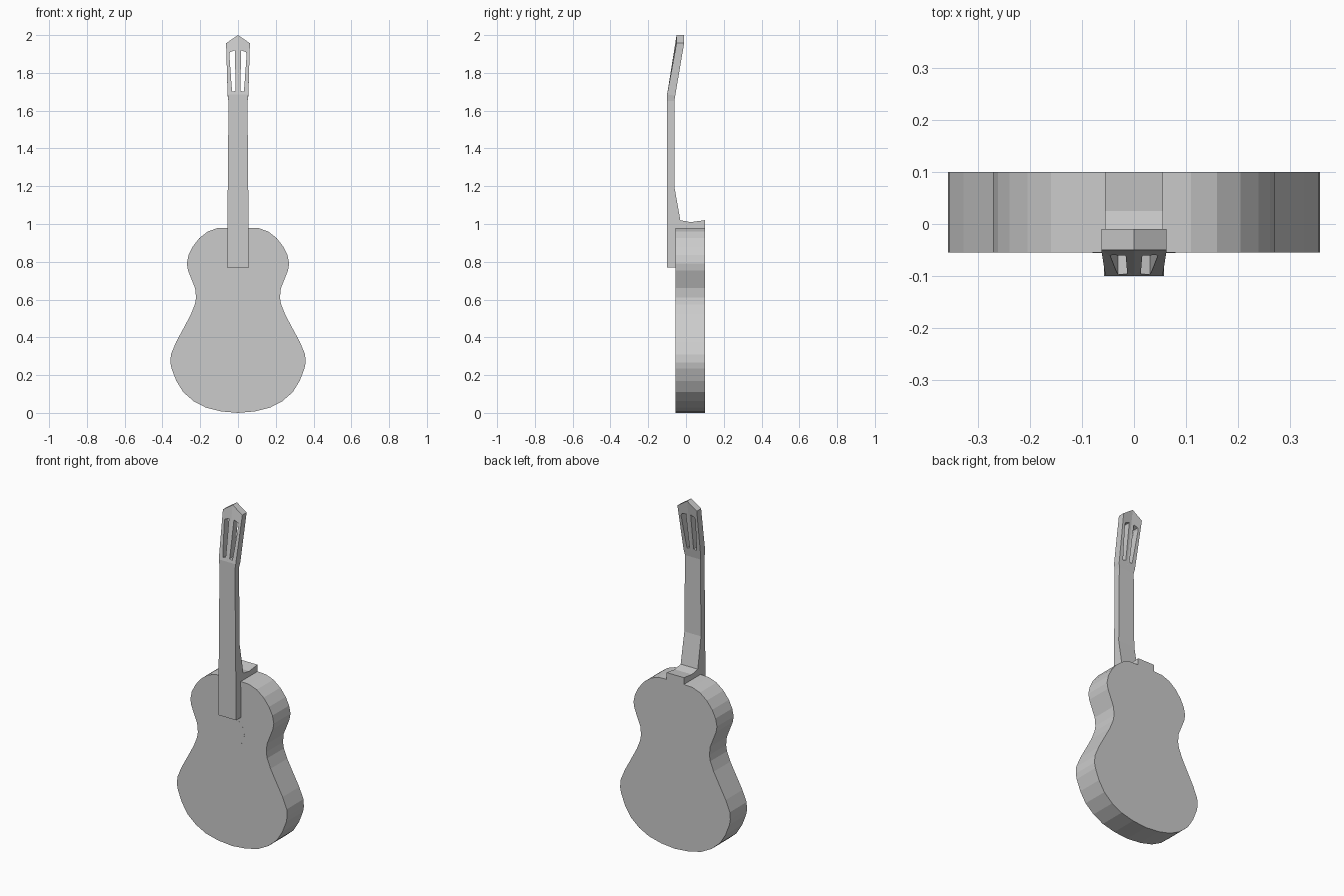
import bpy, bmesh, math

if "Cube" in bpy.data.objects:
    bpy.data.objects.remove(bpy.data.objects["Cube"])


def finish(bm, name):
    bmesh.ops.recalc_face_normals(bm, faces=bm.faces)
    mesh = bpy.data.meshes.new(name)
    bm.to_mesh(mesh)
    bm.free()
    obj = bpy.data.objects.new(name, mesh)
    bpy.context.collection.objects.link(obj)
    return obj


def plate(name, outline, y0, y1):
    """Front-view outline (x, z) extruded from y0 to y1."""
    bm = bmesh.new()
    face = bm.faces.new([bm.verts.new((x, y0, z)) for x, z in outline])
    ext = bmesh.ops.extrude_face_region(bm, geom=[face], use_keep_orig=True)
    verts = [g for g in ext["geom"] if isinstance(g, bmesh.types.BMVert)]
    bmesh.ops.translate(bm, verts=verts, vec=(0, y1 - y0, 0))
    return finish(bm, name)


# Body: right half of the outline, mirrored
half = [(.09, .008), (.17, .028), (.235, .062), (.29, .11), (.327, .17),
        (.352, .235), (.358, .267), (.355, .31), (.328, .375), (.29, .445),
        (.25, .52), (.228, .575), (.222, .61), (.227, .66), (.247, .71),
        (.265, .755), (.271, .79), (.262, .835), (.24, .88), (.205, .925),
        (.16, .96), (.11, .978), (.06, .98)]
outline = [(0, 0)] + half + [(-x, z) for x, z in reversed(half)]
plate("body", outline, -.055, .10)

# Sound hole disc, almost flush with the top
ring = [(.08 * math.cos(a), .672 + .087 * math.sin(a))
        for a in (math.tau * i / 24 for i in range(24))]
plate("sound_hole", ring, -.0555, -.05)


# Neck, heel and headstock: one loft of front and back stations
def neck_width(z):
    return .058 - .008 * (z - .77) / .88


# front (y, z), back (y, z), half width or None for the neck taper, peak height
stations = [
    (-.10, .77, -.055, .77, None, 0),
    (-.10, .95, -.055, .95, None, 0),
    (-.10, .975, .10, .975, None, 0),
    (-.10, .985, .10, 1.02, None, 0),
    (-.10, 1.01, .025, 1.01, None, 0),
    (-.10, 1.02, -.03, 1.02, None, 0),
    (-.10, 1.2, -.062, 1.2, None, 0),
    (-.10, 1.65, -.062, 1.65, None, 0),
    (-.10, 1.685, -.057, 1.68, .055, 0),
    (-.05, 1.957, -.01, 1.957, .063, .043),
]
bm = bmesh.new()
rings = []
for fy, fz, by, bz, w, peak in stations:
    wf, wb = w or neck_width(fz), w or neck_width(bz)
    rings.append([bm.verts.new(p) for p in (
        (-wf, fy, fz), (0, fy, fz + peak), (wf, fy, fz),
        (wb, by, bz), (0, by, bz + peak), (-wb, by, bz))])
for a, b in zip(rings, rings[1:]):
    for i in range(6):
        j = (i + 1) % 6
        bm.faces.new((a[i], a[j], b[j], b[i]))
for r in (rings[0], rings[-1]):
    bm.faces.new((r[0], r[1], r[4], r[5]))
    bm.faces.new((r[1], r[2], r[3], r[4]))
bmesh.ops.triangulate(bm, faces=bm.faces)
neck = finish(bm, "neck")

# Two tuning slots cut through the headstock
slot = [(.013, 1.705), (.031, 1.70), (.036, 1.76), (.046, 1.90), (.042, 1.91), (.016, 1.92)]
for side, label in ((-1, "left"), (1, "right")):
    cutter = plate(label + "_slot_cutter", [(side * x, z) for x, z in slot], -.2, .1)
    cutter.hide_render = True
    cutter.hide_viewport = True
    cutter.display_type = 'WIRE'
    cut = neck.modifiers.new(label + "_slot", 'BOOLEAN')
    cut.operation = 'DIFFERENCE'
    cut.solver = 'EXACT'
    cut.object = cutter
